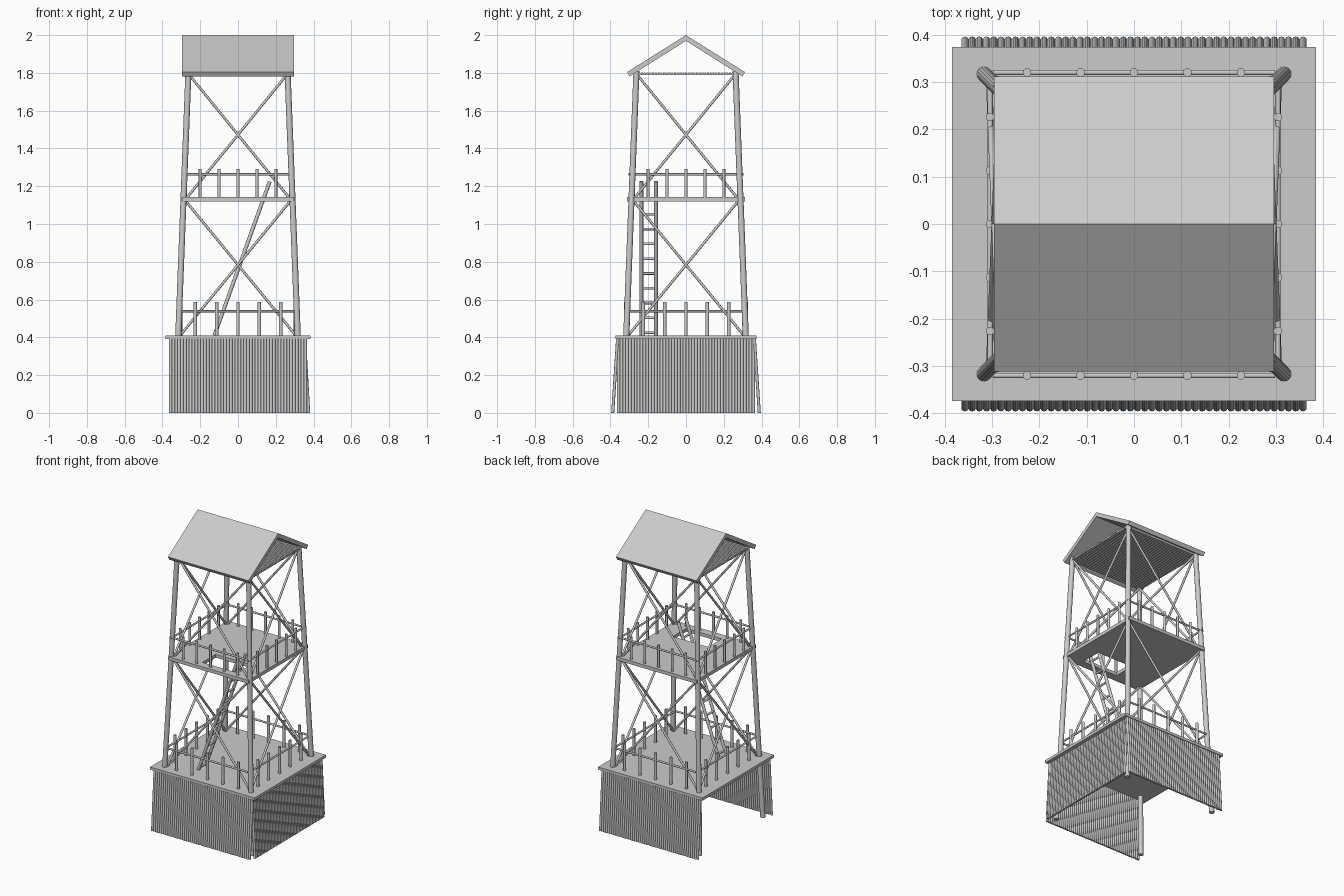
import bpy, bmesh
from mathutils import Vector, Matrix

if "Cube" in bpy.data.objects:
    bpy.data.objects.remove(bpy.data.objects["Cube"])


def finish(name, bm):
    me = bpy.data.meshes.new(name)
    bm.to_mesh(me)
    bm.free()
    ob = bpy.data.objects.new(name, me)
    bpy.context.collection.objects.link(ob)
    return ob


def rods(name, segs, r, sides=12):
    """Round poles between point pairs, joined as one part."""
    bm = bmesh.new()
    for a, b in segs:
        a, b = Vector(a), Vector(b)
        d = b - a
        m = Matrix.Translation((a + b) / 2) @ d.to_track_quat('Z', 'Y').to_matrix().to_4x4()
        bmesh.ops.create_cone(bm, cap_ends=True, segments=sides, radius1=r,
                              radius2=r, depth=d.length, matrix=m)
    for f in bm.faces:
        f.smooth = len(f.verts) == 4
    for e in bm.edges:
        if any(not f.smooth for f in e.link_faces):
            e.smooth = False
    return finish(name, bm)


def extruded(name, pts, vec):
    """Flat outline pushed along a vector."""
    bm = bmesh.new()
    f = bm.faces.new([bm.verts.new(p) for p in pts])
    top = bmesh.ops.extrude_face_region(bm, geom=[f])['geom']
    bmesh.ops.translate(bm, vec=vec, verts=[v for v in top if isinstance(v, bmesh.types.BMVert)])
    bmesh.ops.recalc_face_normals(bm, faces=bm.faces)
    return finish(name, bm)


def slab(name, x, y, z0, z1):
    return extruded(name, [(-x, -y, z0), (x, -y, z0), (x, y, z0), (-x, y, z0)], (0, 0, z1 - z0))


def leg(z):
    """Leg centre offset from the tower axis at height z."""
    return 0.332 - 0.0385 * z


# palisade walls on front, back and right; left side stays open
N = 48
us = [-0.357 + 0.714 * i / (N - 1) for i in range(N)]
for name, s in (("front_log_wall", -1), ("back_log_wall", 1)):
    rods(name, [((u, s * 0.388, 0), (u, s * 0.362, 0.395)) for u in us], 0.008, 10)
rods("right_log_wall", [((0.374, u, 0), (0.352, u, 0.395)) for u in us], 0.008, 10)

# four tapering legs
corners = [(-1, -1), (1, -1), (1, 1), (-1, 1)]
rods("legs", [((sx * leg(0), sy * leg(0), 0), (sx * leg(1.81), sy * leg(1.81), 1.81))
              for sx, sy in corners], 0.016, 16)

# floors, the upper one with a ladder hatch
slab("lower_floor", 0.384, 0.374, 0.392, 0.41)
floor = slab("upper_floor", 0.296, 0.312, 1.12, 1.142)
hatch = slab("hatch_cutter", 0.13, 0.07, 1.05, 1.2)
hatch.location = (0.05, -0.19, 0)
hatch.hide_render = True
hatch.hide_viewport = True
cut = floor.modifiers.new("hatch", 'BOOLEAN')
cut.operation = 'DIFFERENCE'
cut.solver = 'EXACT'
cut.object = hatch

# cross braces on all four sides, both storeys
for name, z0, z1 in (("lower_braces", 0.41, 1.13), ("upper_braces", 1.13, 1.79)):
    segs = []
    for i in range(4):
        (ax, ay), (bx, by) = corners[i], corners[(i + 1) % 4]
        lo, hi = leg(z0) - 0.01, leg(z1) - 0.005
        segs.append(((ax * lo, ay * lo, z0), (bx * hi, by * hi, z1)))
        segs.append(((bx * lo, by * lo, z0), (ax * hi, ay * hi, z1)))
    rods(name, segs, 0.007, 10)


# railings: posts and a single rail round each floor
def railing(name, x, y, step, z0, ztop, zrail, r):
    ks = [step * k for k in range(-2, 3)]
    posts = [((k, s * y, z0), (k, s * y, ztop)) for k in ks for s in (-1, 1)]
    posts += [((s * x, k, z0), (s * x, k, ztop)) for k in ks for s in (-1, 1)]
    rods(name + "_posts", posts, r)
    rails = [((-0.298, s * y, zrail), (0.298, s * y, zrail)) for s in (-1, 1)]
    rails += [((s * x, -0.305, zrail), (s * x, 0.305, zrail)) for s in (-1, 1)]
    rods(name + "_rails", rails, 0.006, 10)


railing("lower_railing", 0.304, 0.32, 0.113, 0.405, 0.587, 0.538, 0.009)
railing("upper_railing", 0.283, 0.288, 0.1, 1.135, 1.29, 1.263, 0.008)

# ladder through the hatch
yl, yr = -0.236, -0.159
rods("ladder_rails", [((-0.125, y, 0.41), (0.168, y, 1.225)) for y in (yl, yr)], 0.01)
rungs = []
for i in range(10):
    z = 0.425 + 0.0783 * i
    x = -0.125 + (z - 0.41) * 0.293 / 0.815
    rungs.append(((x, yl, z), (x, yr, z)))
rods("ladder_rungs", rungs, 0.007, 10)

# ceiling of thin poles under the roof
rods("ceiling_poles", [((-0.275, -0.262 + 0.01456 * i, 1.795), (0.275, -0.262 + 0.01456 * i, 1.795))
                       for i in range(37)], 0.0075, 8)

# gable roof
prof = [(0, 2.0), (0.312, 1.804), (0.299, 1.781), (0, 1.97), (-0.299, 1.781), (-0.312, 1.804)]
extruded("gable_roof", [(-0.296, y, z) for y, z in prof], (0.592, 0, 0))
